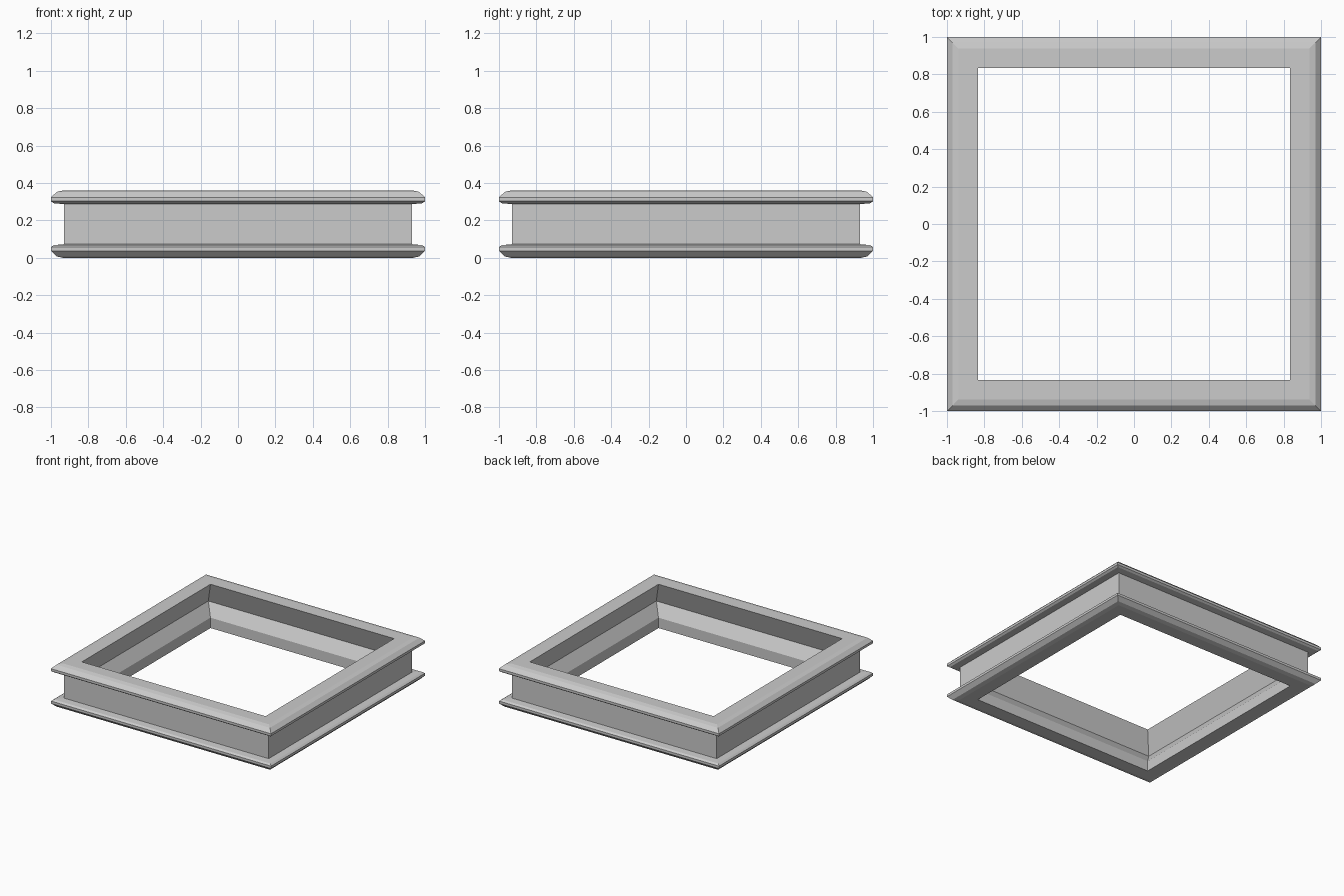
import bpy
import bmesh

if "Cube" in bpy.data.objects:
    bpy.data.objects.remove(bpy.data.objects["Cube"])

# Upper half of the outer moulding: (distance from centre, height)
H = 0.36
rim = [(0.93, 0.287), (0.985, 0.292), (1.0, 0.303), (1.0, 0.323),
       (0.97, 0.352), (0.937, H)]

# Mirror the rim for the lower lip, then close around the hollow inner side
lower = [(d, H - z) for d, z in reversed(rim)]
inner = [(0.835, H), (0.90, 0.18), (0.835, 0.085), (0.835, 0.0)]
profile = lower + rim + inner


def square_frame(name, profile):
    """Sweep a closed profile around a square with mitred corners."""
    bm = bmesh.new()
    corners = [(1, -1), (1, 1), (-1, 1), (-1, -1)]
    rings = [[bm.verts.new((sx * d, sy * d, z)) for d, z in profile]
             for sx, sy in corners]
    n = len(profile)
    for i, a in enumerate(rings):
        b = rings[(i + 1) % 4]
        for j in range(n):
            k = (j + 1) % n
            bm.faces.new((a[j], b[j], b[k], a[k]))
    bmesh.ops.recalc_face_normals(bm, faces=bm.faces)
    mesh = bpy.data.meshes.new(name)
    bm.to_mesh(mesh)
    bm.free()
    obj = bpy.data.objects.new(name, mesh)
    bpy.context.collection.objects.link(obj)
    return obj


# Square frame with two projecting lips and a recessed band
square_frame("moulded_square_frame", profile)
